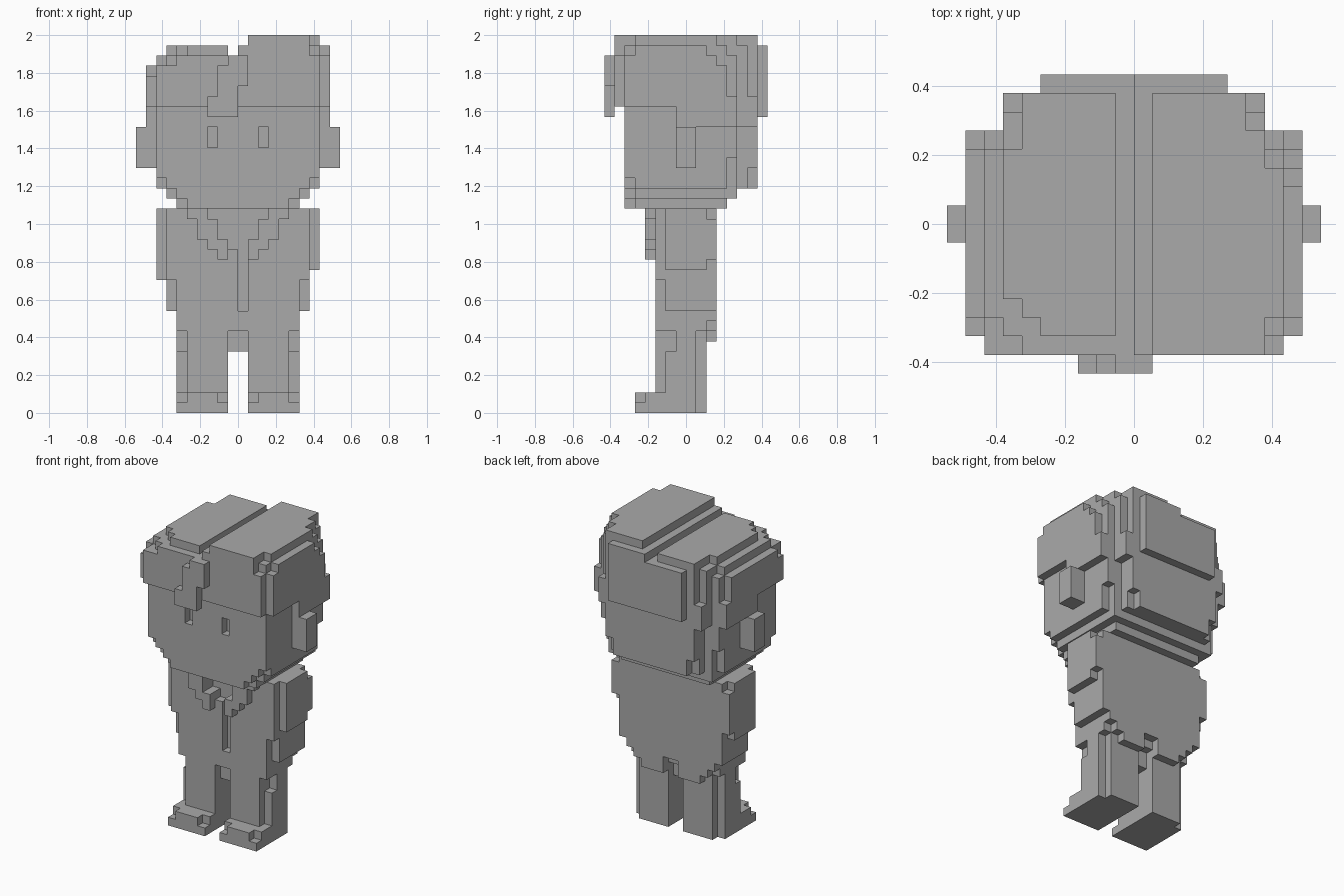
import bpy
import bmesh
from itertools import product

UNIT = 2 / 37

cube = bpy.data.objects.get("Cube")
if cube:
    bpy.data.objects.remove(cube, do_unlink=True)

grey = bpy.data.materials.new("plain_grey")
grey.use_nodes = True
grey.diffuse_color = (0.4, 0.4, 0.4, 1)
grey.node_tree.nodes["Principled BSDF"].inputs["Base Color"].default_value = grey.diffuse_color


def block(x0, x1, y0, y1, z0, z1):
    """Set of unit cells in a box."""
    return set(product(range(x0, x1), range(y0, y1), range(z0, z1)))


def mirror(cells):
    """Cells plus their reflection across the middle."""
    return cells | flip(cells)


def flip(cells):
    return {(-x - 1, y, z) for x, y, z in cells}


def build(name, cells):
    """Skin the outside of a set of cells and merge its flat areas."""
    bm = bmesh.new()
    corners = {}

    def corner(p):
        if p not in corners:
            corners[p] = bm.verts.new([c * UNIT for c in p])
        return corners[p]

    for cell in sorted(cells):
        for axis, side in product(range(3), (0, 1)):
            neighbour = list(cell)
            neighbour[axis] += 2 * side - 1
            if tuple(neighbour) in cells:
                continue
            loop = []
            for a, b in ((0, 0), (1, 0), (1, 1), (0, 1)):
                p = list(cell)
                p[axis] += side
                p[(axis + 1) % 3] += a
                p[(axis + 2) % 3] += b
                loop.append(corner(tuple(p)))
            bm.faces.new(loop if side else loop[::-1])
    bmesh.ops.dissolve_limit(bm, angle_limit=0.01, verts=bm.verts[:],
                             edges=bm.edges[:], delimit={'NORMAL'})
    mesh = bpy.data.meshes.new(name)
    bm.to_mesh(mesh)
    bm.free()
    mesh.materials.append(grey)
    obj = bpy.data.objects.new(name, mesh)
    bpy.context.collection.objects.link(obj)


# Shoes and legs, with trimmed outer corners
shoe = block(1, 6, -5, 2, 0, 2)
shoe -= block(5, 6, -5, -4, 1, 2) | block(1, 2, -5, -4, 1, 2) | block(5, 6, 1, 2, 0, 2)
leg = block(1, 5, -3, 2, 2, 8) | block(5, 6, -2, 1, 2, 6) | block(5, 6, -1, 1, 6, 8)
for side, turn in (("left", set), ("right", flip)):
    build(side + "_shoe", turn(shoe))
    build(side + "_leg", turn(leg))
build("crotch", block(-1, 1, -2, 1, 6, 8))

# Jacket body with stepped hem, open neck and front slit
jacket = block(-6, 6, -3, 3, 8, 20)
jacket |= mirror(block(6, 7, -3, 3, 13, 20) | block(6, 7, -2, 3, 10, 13))
jacket -= mirror(block(5, 6, 2, 3, 8, 9))
jacket |= block(-4, 4, 2, 3, 7, 8)
jacket -= block(-1, 1, 2, 3, 7, 9)
jacket -= block(0, 1, -3, -2, 10, 16)
for half_width, low, high in ((1, 16, 17), (2, 17, 19), (3, 19, 20)):
    jacket -= block(-half_width, half_width, -3, -2, low, high)
build("jacket", jacket)

# Lapels
lapel = block(1, 2, -4, -3, 15, 16) | block(1, 3, -4, -3, 16, 17)
lapel |= block(2, 4, -4, -3, 17, 19) | block(3, 5, -4, -3, 19, 20)
build("left_lapel", lapel)
build("right_lapel", flip(lapel))


# Sleeves; the right one hangs a step lower
def sleeve(bottom):
    return block(7, 8, -2, 2, bottom, 20) | block(7, 8, 2, 3, bottom + 1, 19)


build("left_sleeve", sleeve(14))
build("right_sleeve", flip(sleeve(13)))

# Head with stepped jaw, rounded back corners and sunken eyes
head = block(-6, 6, -6, 4, 20, 21) | block(-7, 7, -6, 5, 21, 22)
head |= block(-8, 8, -6, 5, 22, 30) | block(-6, 6, 5, 7, 22, 30)
for edge, level in ((5, 20), (6, 21), (7, 22)):
    head -= mirror(block(edge, edge + 1, -6, -5, level, level + 1))
head -= mirror(block(7, 8, 4, 5, 22, 25) | block(5, 6, 6, 7, 22, 24))
head -= mirror(block(2, 3, -6, -5, 26, 28))
build("head", head)

ear = block(8, 10, -1, 1, 24, 28)
build("left_ear", ear)
build("right_ear", flip(ear))

# Hair hanging over the ears and back corners, shared by both sides
sides = block(8, 9, -1, 5, 28, 31) | block(6, 7, 5, 7, 28, 31)
sides |= block(8, 9, -6, -1, 30, 31)

# Left hair, the taller side of the parting
left_hair = sides | block(0, 1, -7, 7, 30, 36)
left_hair |= block(1, 7, -7, 5, 30, 37) | block(1, 6, 5, 7, 30, 37)
left_hair |= block(6, 7, 5, 6, 30, 36)
for y0, y1, top in ((-7, -6, 35), (-6, -5, 36), (-5, 3, 37), (3, 4, 36), (4, 5, 35)):
    left_hair |= block(7, 8, y0, y1, 30, top)
for y0, y1, top in ((-6, -5, 35), (-5, 2, 36), (2, 3, 35), (3, 4, 34)):
    left_hair |= block(8, 9, y0, y1, 30, top)
build("left_hair", left_hair)

# Right hair, lower and rounder (laid out on the left, then flipped)
right_hair = sides | block(0, 6, -7, 7, 30, 35) | block(1, 5, -6, 7, 35, 36)
right_hair |= block(5, 6, -5, 7, 35, 36) | block(6, 7, -4, 4, 35, 36)
right_hair |= block(6, 7, -6, 6, 30, 35) | block(6, 7, -7, -6, 30, 34)
for y0, y1, top in ((-7, -5, 34), (-5, 4, 35), (4, 5, 34)):
    right_hair |= block(7, 8, y0, y1, 30, top)
for y0, y1, top in ((-6, -5, 33), (-5, 4, 34)):
    right_hair |= block(8, 9, y0, y1, 30, top)
build("right_hair", flip(right_hair))

# Panels on the back of the hair
build("back_hair", block(0, 5, 7, 8, 29, 36) | block(-5, 0, 7, 8, 29, 35))

# Curl on the forehead
curl = block(-3, 0, -8, -7, 29, 31) | block(-2, 0, -8, -7, 31, 32)
curl |= block(-2, 1, -8, -7, 32, 34) | block(-1, 1, -8, -7, 34, 35)
build("forehead_curl", curl)
